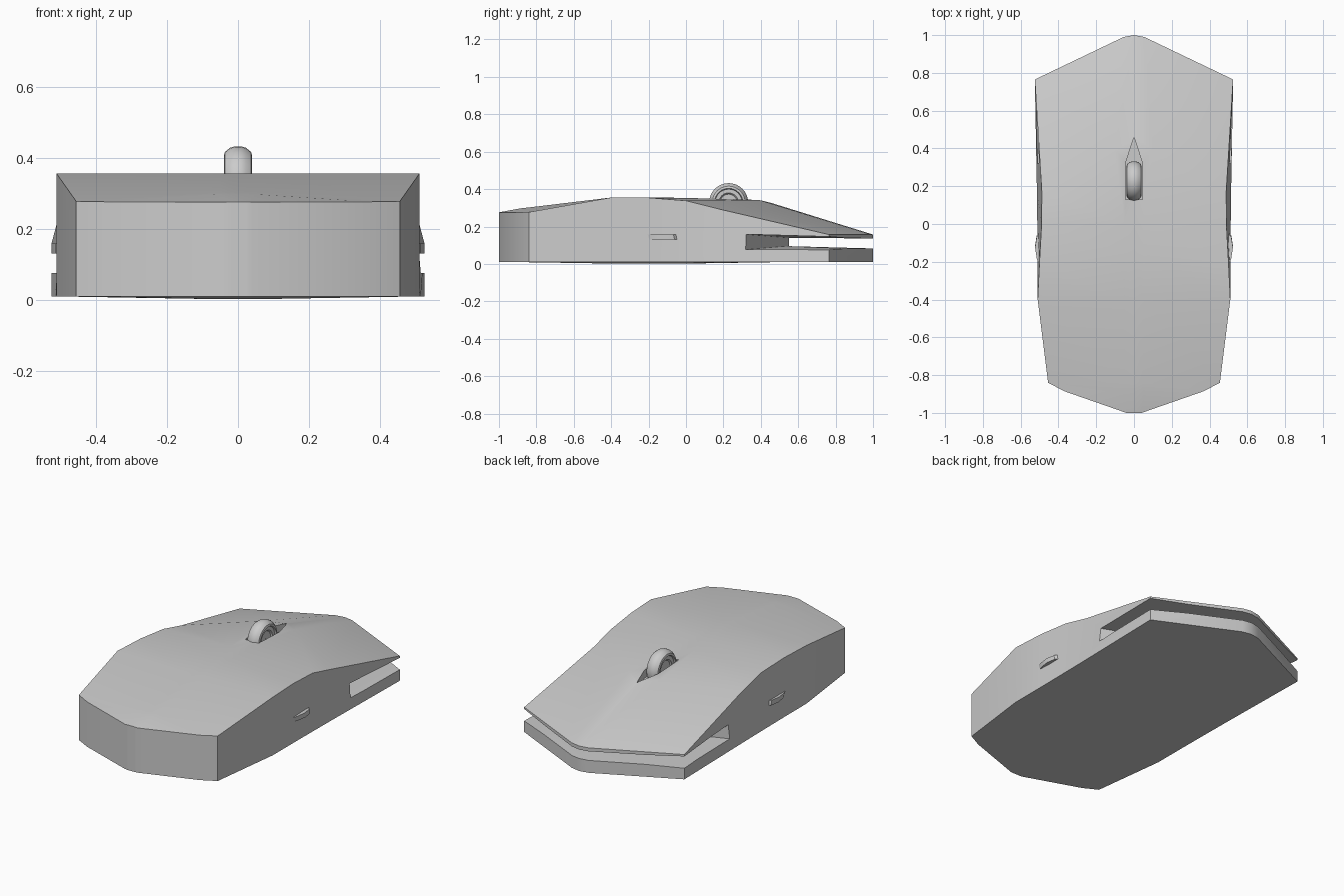
import bpy, bmesh, math
from mathutils import Matrix

if "Cube" in bpy.data.objects:
    bpy.data.objects.remove(bpy.data.objects["Cube"])


def finish(bm, name, smooth=True):
    bmesh.ops.remove_doubles(bm, verts=bm.verts, dist=1e-5)
    bmesh.ops.recalc_face_normals(bm, faces=bm.faces)
    mesh = bpy.data.meshes.new(name)
    bm.to_mesh(mesh)
    bm.free()
    ob = bpy.data.objects.new(name, mesh)
    bpy.context.collection.objects.link(ob)
    bpy.ops.object.select_all(action='DESELECT')
    bpy.context.view_layer.objects.active = ob
    ob.select_set(True)
    if smooth:
        bpy.ops.object.shade_smooth_by_angle(angle=math.radians(25))
    return ob


def loft(bm, rings, close=False):
    rows = [[bm.verts.new(p) for p in r] for r in rings]
    n = len(rows[0])
    for a, b in zip(rows, rows[1:] + (rows[:1] if close else [])):
        for i in range(n):
            bm.faces.new((a[i], a[(i + 1) % n], b[(i + 1) % n], b[i]))
    if not close:
        bm.faces.new(rows[0])
        bm.faces.new(rows[-1])


def cut(ob, cutter):
    mod = ob.modifiers.new("cut", 'BOOLEAN')
    mod.operation, mod.solver, mod.object = 'DIFFERENCE', 'EXACT', cutter
    bpy.context.view_layer.objects.active = ob
    bpy.ops.object.modifier_apply(modifier=mod.name)
    bpy.data.objects.remove(cutter)


# Shell: side y, inner y, centre y, bottom width, top width, inner x, side z, inner z, centre z
stations = [
    (-1.0, -1.0, -1.0, .04, .04, .02, .275, .276, .276),
    (-.885, -.885, -.885, .37, .37, .05, .276, .297, .297),
    (-.84, -.84, -.84, .455, .455, .05, .277, .302, .302),
    (-.4, -.4, -.4, .51, .51, .05, .355, .355, .355),
    (-.2, -.15, -.15, .51, .50, .05, .354, .355, .355),
    (0, 0, 0, .512, .489, .05, .338, .353, .348),
    (.17, .39, .45, .514, .488, .10, .295, .342, .328),
    (.765, .99, 1.0, .525, .525, .055, .157, .157, .157),
]
rings = []
for ys, yi, yc, wb, wt, xi, zs, zi, zc in stations:
    zb = .002 if -.5 < yc < .4 else .009
    half = [(xi, yi, zb), (wb, ys, .01), (wt, ys, zs), (xi, yi, zi)]
    rings.append([(0, yc, zb)] + half + [(0, yc, zc)] + [(-x, y, z) for x, y, z in reversed(half)])
bm = bmesh.new()
loft(bm, rings)
bmesh.ops.triangulate(bm, faces=[f for f in bm.faces if len(f.verts) > 4])
shell = finish(bm, "mouse_shell", False)

# Gap between the click buttons and the base plate
bm = bmesh.new()
low = [(0, .55, .095), (.6, .28, .073), (.6, 1.1, .073), (0, 1.1, .08), (-.6, 1.1, .073), (-.6, .28, .073)]
top = [.14, .162, .138, .135, .138, .162]
lo = [bm.verts.new(p) for p in low]
hi = [bm.verts.new((p[0], p[1], z)) for p, z in zip(low, top)]
for row in (lo, hi):
    bm.faces.new(row[:4])
    bm.faces.new([row[0]] + row[3:])
for i in range(6):
    j = (i + 1) % 6
    bm.faces.new((lo[i], lo[j], hi[j], hi[i]))
bmesh.ops.triangulate(bm, faces=bm.faces)
cut(shell, finish(bm, "gap_cutter", False))

# Pointed slot around the wheel
slot = [(-.044, .13), (.044, .13), (.044, .325), (0, .46), (-.044, .325)]
bm = bmesh.new()
loft(bm, [[(x, y, z) for x, y in slot] for z in (.29, .5)])
cut(shell, finish(bm, "slot_cutter", False))
bpy.ops.object.select_all(action='DESELECT')
shell.select_set(True)
bpy.context.view_layer.objects.active = shell
bpy.ops.object.shade_smooth_by_angle(angle=math.radians(25))

# Scroll wheel: lathed rim with recessed hub
half = [(.002, .022), (.045, .022), (.052, .03), (.072, .03), (.076, .04), (.088, .037), (.1, .022), (.104, .008)]
prof = half + [(r, -x) for r, x in reversed(half)]
N = 32
bm = bmesh.new()
loft(bm, [[(x, .228 + r * math.cos(a), .328 + r * math.sin(a)) for r, x in prof]
          for a in (2 * math.pi * i / N for i in range(N))], close=True)
finish(bm, "scroll_wheel")

# Side buttons, one on each side
for s, name in ((1, "side_button_right"), (-1, "side_button_left")):
    outer = [(-.22, .495), (-.18, .514), (-.115, .524), (-.06, .515), (-.04, .495)]
    bm = bmesh.new()
    loft(bm, [[(s * x, y + dy, z) for y, x in outer] for z, dy in ((.13, 0), (.158, -.008))])
    finish(bm, name)
